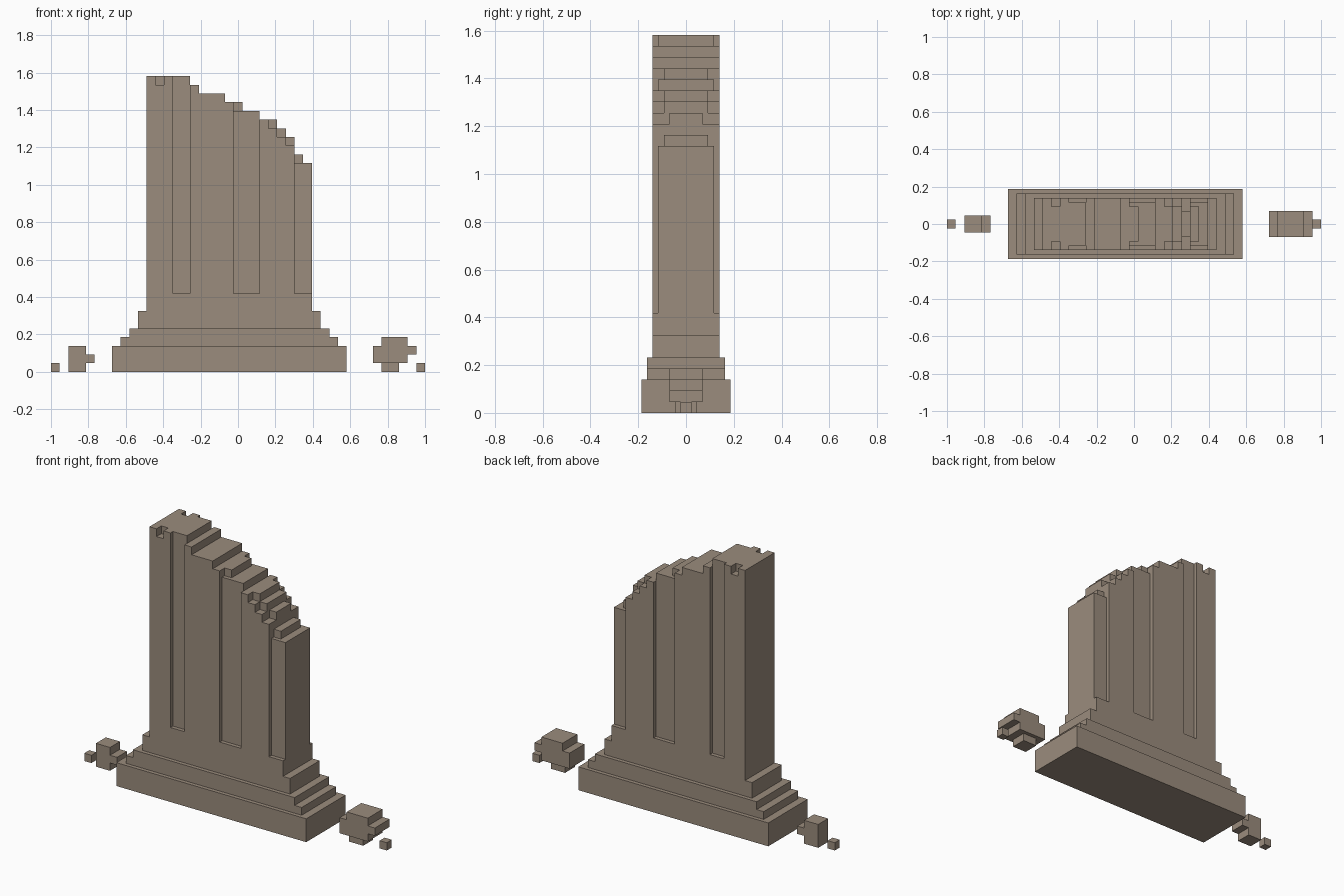
import bpy, bmesh, math

if "Cube" in bpy.data.objects:
    bpy.data.objects.remove(bpy.data.objects["Cube"])

U = 2 / 43          # one block; depth is measured in half blocks

stone = bpy.data.materials.new("weathered stone")
stone.diffuse_color = (0.328, 0.262, 0.205, 1)
stone.use_nodes = True
stone.node_tree.nodes["Principled BSDF"].inputs["Base Color"].default_value = stone.diffuse_color


def box(x0, x1, half, z0, z1):
    """Cells of a block centred in depth; half = half depth in half blocks."""
    return {(x, y, z) for x in range(x0, x1)
            for y in range(-half, half) for z in range(z0, z1)}


def trim(cells, x0, x1, half, z0, z1):
    """Cut both the front and back back to the given half depth."""
    return {c for c in cells if not (x0 <= c[0] < x1 and z0 <= c[2] < z1
                                     and not -half <= c[1] < half)}


parts = {}
# stepped plinth
parts["plinth_base"] = box(7, 34, 8, 0, 3)
parts["plinth_steps"] = box(8, 33, 7, 3, 4) | box(9, 32, 7, 4, 5)
parts["wall_footing"] = box(10, 31, 6, 5, 7)

# broken wall: (x start, x end, height)
wall = set()
for x0, x1, h in [(11, 16, 34), (16, 17, 33), (17, 20, 32), (20, 22, 31), (22, 24, 30),
                  (24, 26, 29), (26, 27, 28), (27, 28, 27), (28, 29, 25), (29, 30, 24)]:
    wall |= box(x0, x1, 6, 7, h)
# shallow vertical flutes
for x0, x1 in [(14, 16), (21, 24), (28, 30)]:
    wall = trim(wall, x0, x1, 5, 9, 34)
# chipped top edges
for x, half, z in [(12, 4, 33), (21, 4, 30), (25, 4, 28), (26, 4, 27), (27, 3, 26), (28, 4, 24)]:
    wall = trim(wall, x, x + 1, half, z, z + 1)
parts["broken_wall"] = wall

# fallen rubble
parts["rubble_left_chip"] = box(0, 1, 1, 0, 1)
parts["rubble_left"] = box(2, 4, 2, 0, 3) | box(4, 5, 2, 1, 2)
parts["rubble_right"] = (box(38, 41, 3, 1, 4) | box(37, 38, 3, 1, 3)
                         | box(41, 42, 3, 2, 3) | box(38, 40, 2, 0, 1))
parts["rubble_right_chip"] = box(42, 43, 1, 0, 1)

solid = set().union(*parts.values())
# neighbour direction and face corners, wound outward
SIDES = [((1, 0, 0), [(1, 0, 0), (1, 1, 0), (1, 1, 1), (1, 0, 1)]),
         ((-1, 0, 0), [(0, 0, 0), (0, 0, 1), (0, 1, 1), (0, 1, 0)]),
         ((0, 1, 0), [(0, 1, 0), (0, 1, 1), (1, 1, 1), (1, 1, 0)]),
         ((0, -1, 0), [(0, 0, 0), (1, 0, 0), (1, 0, 1), (0, 0, 1)]),
         ((0, 0, 1), [(0, 0, 1), (1, 0, 1), (1, 1, 1), (0, 1, 1)]),
         ((0, 0, -1), [(0, 0, 0), (0, 1, 0), (1, 1, 0), (1, 0, 0)])]


def build(name, cells):
    """Skin the exposed sides of the cells and merge flat areas."""
    bm = bmesh.new()
    verts = {}

    def vert(p):
        if p not in verts:
            verts[p] = bm.verts.new((-1 + p[0] * U, p[1] * U / 2, p[2] * U))
        return verts[p]

    for c in sorted(cells):
        for d, corners in SIDES:
            if tuple(a + b for a, b in zip(c, d)) not in solid:
                bm.faces.new([vert(tuple(a + b for a, b in zip(c, k))) for k in corners])
    bmesh.ops.dissolve_limit(bm, angle_limit=math.radians(1), verts=bm.verts, edges=bm.edges)
    mesh = bpy.data.meshes.new(name)
    bm.to_mesh(mesh)
    bm.free()
    mesh.materials.append(stone)
    bpy.context.collection.objects.link(bpy.data.objects.new(name, mesh))


for name, cells in parts.items():
    build(name, cells)
